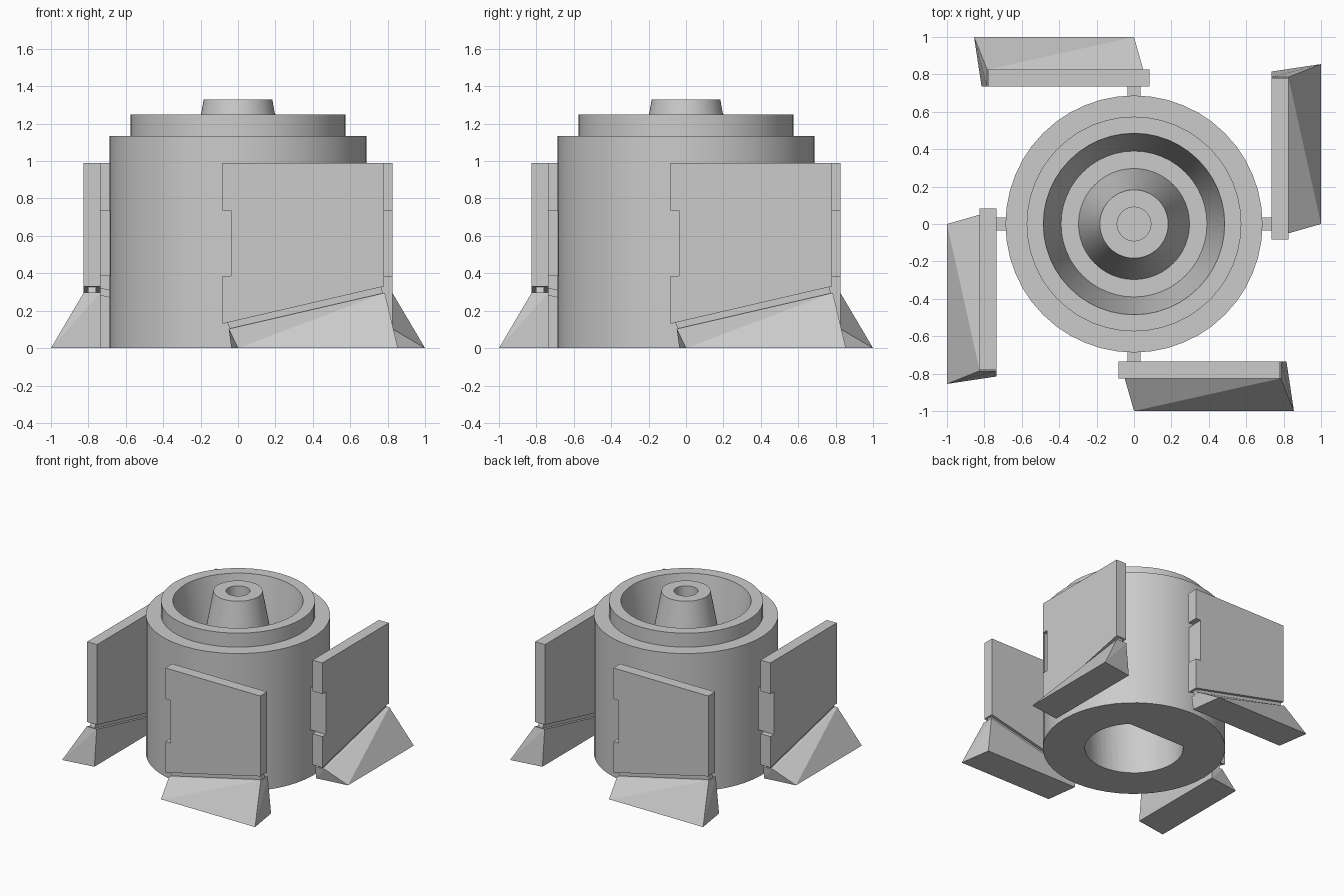
import bpy, bmesh, math
from mathutils import Vector

cube = bpy.data.objects.get("Cube")
if cube:
    bpy.data.objects.remove(cube, do_unlink=True)

grey = bpy.data.materials.new("plain_grey")
grey.use_nodes = True
grey.diffuse_color = (0.6, 0.6, 0.6, 1)
grey.node_tree.nodes["Principled BSDF"].inputs["Base Color"].default_value = (0.6, 0.6, 0.6, 1)


def make(name, bm):
    bmesh.ops.recalc_face_normals(bm, faces=bm.faces)
    mesh = bpy.data.meshes.new(name)
    bm.to_mesh(mesh)
    bm.free()
    mesh.materials.append(grey)
    obj = bpy.data.objects.new(name, mesh)
    bpy.context.collection.objects.link(obj)
    return obj


def lathe(name, profile, steps=48):
    bm = bmesh.new()
    verts = [bm.verts.new((r, 0, z)) for r, z in profile]
    edges = [bm.edges.new(pair) for pair in zip(verts, verts[1:])]
    bmesh.ops.spin(bm, geom=verts + edges, cent=(0, 0, 0), axis=(0, 0, 1),
                   angle=math.tau, steps=steps, use_merge=True)
    bmesh.ops.remove_doubles(bm, verts=bm.verts, dist=0.0005)
    return make(name, bm)


def prism(name, corners, offset):
    """Extrude a flat outline along the offset vector."""
    bm = bmesh.new()
    face = bm.faces.new([bm.verts.new(c) for c in corners])
    grown = bmesh.ops.extrude_face_region(bm, geom=[face], use_keep_orig=True)
    moved = [g for g in grown["geom"] if isinstance(g, bmesh.types.BMVert)]
    bmesh.ops.translate(bm, verts=moved, vec=Vector(offset))
    return make(name, bm)


def slab(name, outline, y0, y1):
    return prism(name, [(x, y0, z) for x, z in outline], (0, y1 - y0, 0))


def hull(name, points):
    bm = bmesh.new()
    for p in points:
        bm.verts.new(p)
    bmesh.ops.convex_hull(bm, input=bm.verts)
    bmesh.ops.dissolve_limit(bm, angle_limit=math.radians(1), verts=bm.verts, edges=bm.edges)
    return make(name, bm)


# Stepped drum with a deep bowl and a hollow-tipped central cone
body = lathe("body", [
    (0, 0), (0.687, 0), (0.687, 1.135), (0.574, 1.135), (0.574, 1.25), (0.485, 1.25),
    (0.39, 0.71), (0.297, 0.71), (0.183, 1.33), (0.09, 1.33), (0.09, 0.8), (0, 0.8)])

# D-shaped socket cut up into the underside
arc = [math.radians(135 + 270 * i / 36) for i in range(37)]
cutter = prism("socket_cutter",
               [(0.37 * math.cos(a), 0.37 * math.sin(a), -0.1) for a in arc], (0, 0, 0.7))
cutter.hide_render = True
cut = body.modifiers.new("socket", "BOOLEAN")
cut.operation = "DIFFERENCE"
cut.solver = "EXACT"
cut.object = cutter
bpy.context.view_layer.objects.active = body
body.select_set(True)
bpy.ops.object.modifier_apply(modifier=cut.name)
bpy.data.objects.remove(cutter, do_unlink=True)
bpy.ops.object.shade_smooth_by_angle(angle=math.radians(30))

# Four fins, each with a mount, notched panel, thin hinge strip and wedge foot
inner, outer = -0.735, -0.825
panel = [(-0.083, 0.99), (0.78, 0.99), (0.78, 0.33), (-0.083, 0.13),
         (-0.083, 0.385), (-0.037, 0.385), (-0.037, 0.735), (-0.083, 0.735)]
mount = [(-0.034, 0.385), (0.034, 0.385), (0.034, 0.735), (-0.034, 0.735)]
strip = [(-0.06, 0.14), (0.765, 0.33), (0.775, 0.29), (-0.04, 0.1)]
foot = [(x, y, z) for y in (inner, outer) for x, z in ((-0.05, 0.103), (0.785, 0.296))]
foot += [(0, -1, 0), (0.855, -1, 0), (0.815, inner, 0), (-0.035, inner, 0)]

for i, side in enumerate(("front", "left", "back", "right")):
    parts = [
        slab(side + "_panel", panel, outer, inner),
        slab(side + "_mount", mount, inner - 0.01, -0.67),
        slab(side + "_hinge_strip", strip, -0.802, -0.758),
        hull(side + "_foot", foot),
    ]
    for part in parts:
        part.rotation_euler.z = i * math.pi / 2
